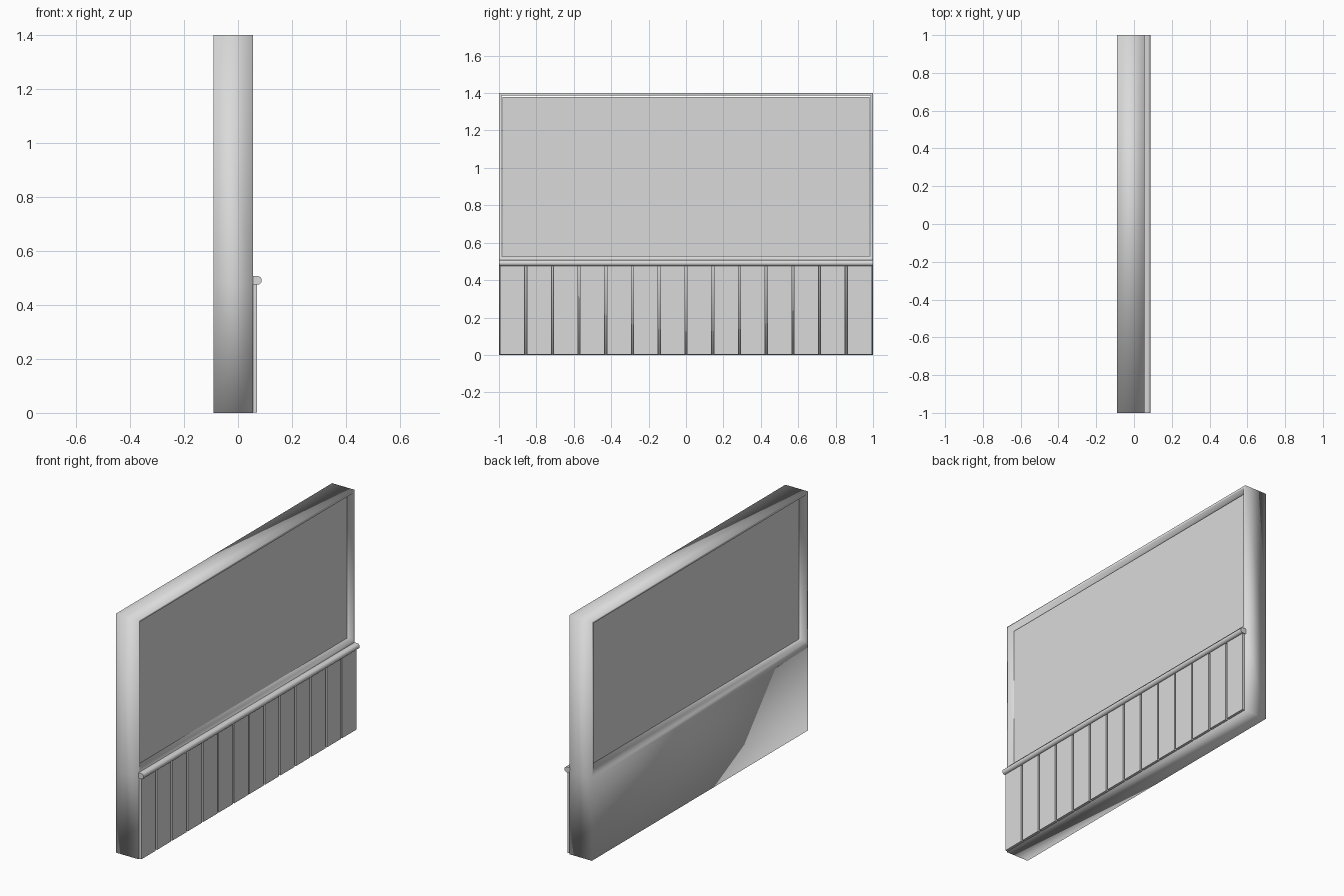
import bpy, bmesh, math

if "Cube" in bpy.data.objects:
    bpy.data.objects.remove(bpy.data.objects["Cube"], do_unlink=True)

GREY = (0.7, 0.7, 0.7, 1.0)
mat = bpy.data.materials.new("light grey")
mat.use_nodes = True
mat.diffuse_color = GREY
mat.node_tree.nodes["Principled BSDF"].inputs["Base Color"].default_value = GREY

BACK, FRONT = -0.09, 0.056      # wall faces along x
SILL, TOP = 0.48, 1.4


def add_box(bm, x, y, z):
    """Add a box given (min, max) along each axis."""
    verts = bmesh.ops.create_cube(bm, size=1)["verts"]
    for v in verts:
        for i, (lo, hi) in enumerate((x, y, z)):
            v.co[i] = hi if v.co[i] > 0 else lo


def finish(bm, name, smooth=False):
    bmesh.ops.recalc_face_normals(bm, faces=bm.faces)
    for f in bm.faces:
        f.smooth = smooth
    mesh = bpy.data.meshes.new(name)
    bm.to_mesh(mesh)
    bm.free()
    mesh.materials.append(mat)
    obj = bpy.data.objects.new(name, mesh)
    bpy.context.collection.objects.link(obj)
    return obj


# Wall frame: solid lower part, window opening cut through the upper part
bm = bmesh.new()
add_box(bm, (BACK, FRONT), (-1, 1), (0, TOP))
bmesh.ops.bisect_plane(bm, geom=bm.verts[:] + bm.edges[:] + bm.faces[:],
                       plane_co=(0, 0, SILL), plane_no=(0, 0, 1))
bm.normal_update()
panels = [f for f in bm.faces
          if abs(f.normal.x) > 0.9 and f.calc_center_median().z > SILL]
bmesh.ops.inset_individual(bm, faces=panels, thickness=0.02)
for f in panels:
    for v in f.verts:
        if v.co.z < 0.6:
            v.co.z = 0.53
rims = [e for f in panels for e in f.edges]
bmesh.ops.delete(bm, geom=panels, context="FACES_ONLY")
bmesh.ops.bridge_loops(bm, edges=rims)
finish(bm, "wall_frame", smooth=True)

# Window pane, recessed on both sides
bm = bmesh.new()
add_box(bm, (-0.045, 0.021), (-0.98, 0.98), (0.53, 1.38))
finish(bm, "window_pane")

# Row of upright planks below the sill
COUNT, GAP = 14, 0.012
pitch = 2 / COUNT
bm = bmesh.new()
for i in range(COUNT):
    start = -1 + i * pitch
    add_box(bm, (FRONT - 0.004, 0.071),
            (start + GAP / 2, start + pitch - GAP / 2), (0.002, SILL))
finish(bm, "planks")

# Sill rail with a rounded nose
RADIUS, STEPS = 0.016, 10
angles = [math.pi * (i / STEPS - 0.5) for i in range(STEPS + 1)]
profile = [(0.072 + RADIUS * math.cos(a), 0.491 + RADIUS * math.sin(a)) for a in angles]
profile += [(0.05, 0.491 + RADIUS), (0.05, 0.491 - RADIUS)]
bm = bmesh.new()
face = bm.faces.new([bm.verts.new((x, -1, z)) for x, z in profile])
extruded = bmesh.ops.extrude_face_region(bm, geom=[face], use_keep_orig=True)["geom"]
bmesh.ops.translate(bm, vec=(0, 2, 0),
                    verts=[g for g in extruded if isinstance(g, bmesh.types.BMVert)])
rail = finish(bm, "sill_rail")
bpy.ops.object.select_all(action="DESELECT")
rail.select_set(True)
bpy.context.view_layer.objects.active = rail
bpy.ops.object.shade_smooth_by_angle(angle=math.radians(40))
